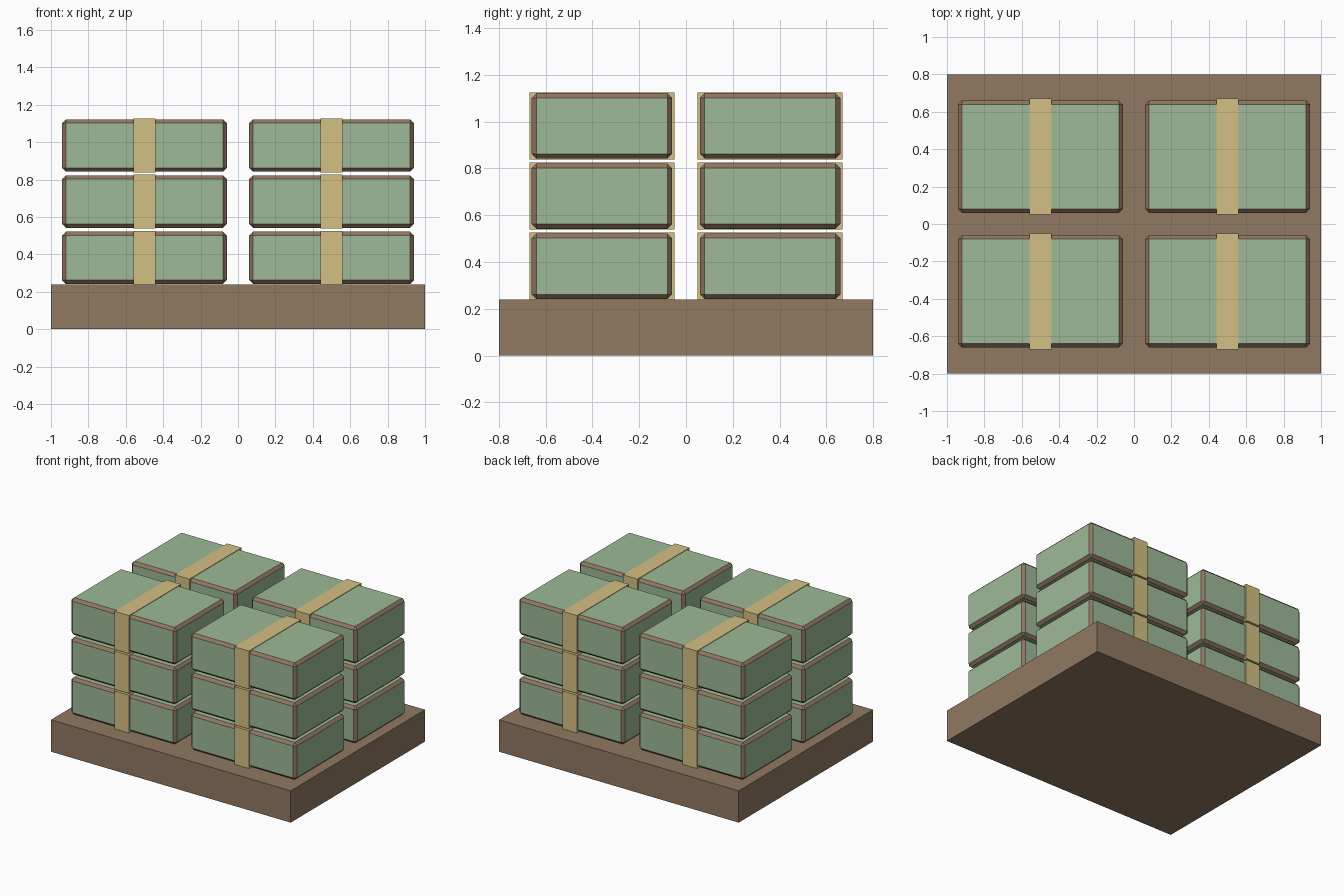
import bpy, bmesh
from mathutils import Matrix

if "Cube" in bpy.data.objects:
    bpy.data.objects.remove(bpy.data.objects["Cube"])


def material(name, rgb):
    m = bpy.data.materials.new(name)
    m.diffuse_color = (*rgb, 1)
    m.use_nodes = True
    m.node_tree.nodes["Principled BSDF"].inputs["Base Color"].default_value = m.diffuse_color
    return m


wood = material("wood_brown", (0.28, 0.19, 0.12))
paper = material("paper_green", (0.34, 0.49, 0.31))
edge = material("edge_brown", (0.28, 0.18, 0.12))
band = material("band_tan", (0.66, 0.53, 0.23))


def box(name, size, centre, mats, chamfer=0):
    bm = bmesh.new()
    bmesh.ops.create_cube(bm, size=1, matrix=Matrix.Diagonal((*size, 1)))
    if chamfer:
        # flat chamfer whose faces take the second material
        bmesh.ops.bevel(bm, geom=bm.edges[:], offset=chamfer, segments=1,
                        affect='EDGES', material=1)
    me = bpy.data.meshes.new(name)
    bm.to_mesh(me)
    bm.free()
    for m in mats:
        me.materials.append(m)
    ob = bpy.data.objects.new(name, me)
    ob.location = centre
    bpy.context.collection.objects.link(ob)
    return ob


# Pallet base
box("pallet", (2, 1.6, 0.24), (0, 0, 0.12), [wood])

# Four stacks of three banded bundles
for x in (-0.5, 0.5):
    for y in (-0.36, 0.36):
        for level in range(3):
            c = (x, y, 0.382 + 0.3 * level)
            box("bundle", (0.88, 0.6, 0.28), c, [paper, edge], 0.02)
            box("bundle_band", (0.12, 0.62, 0.288), c, [band])
